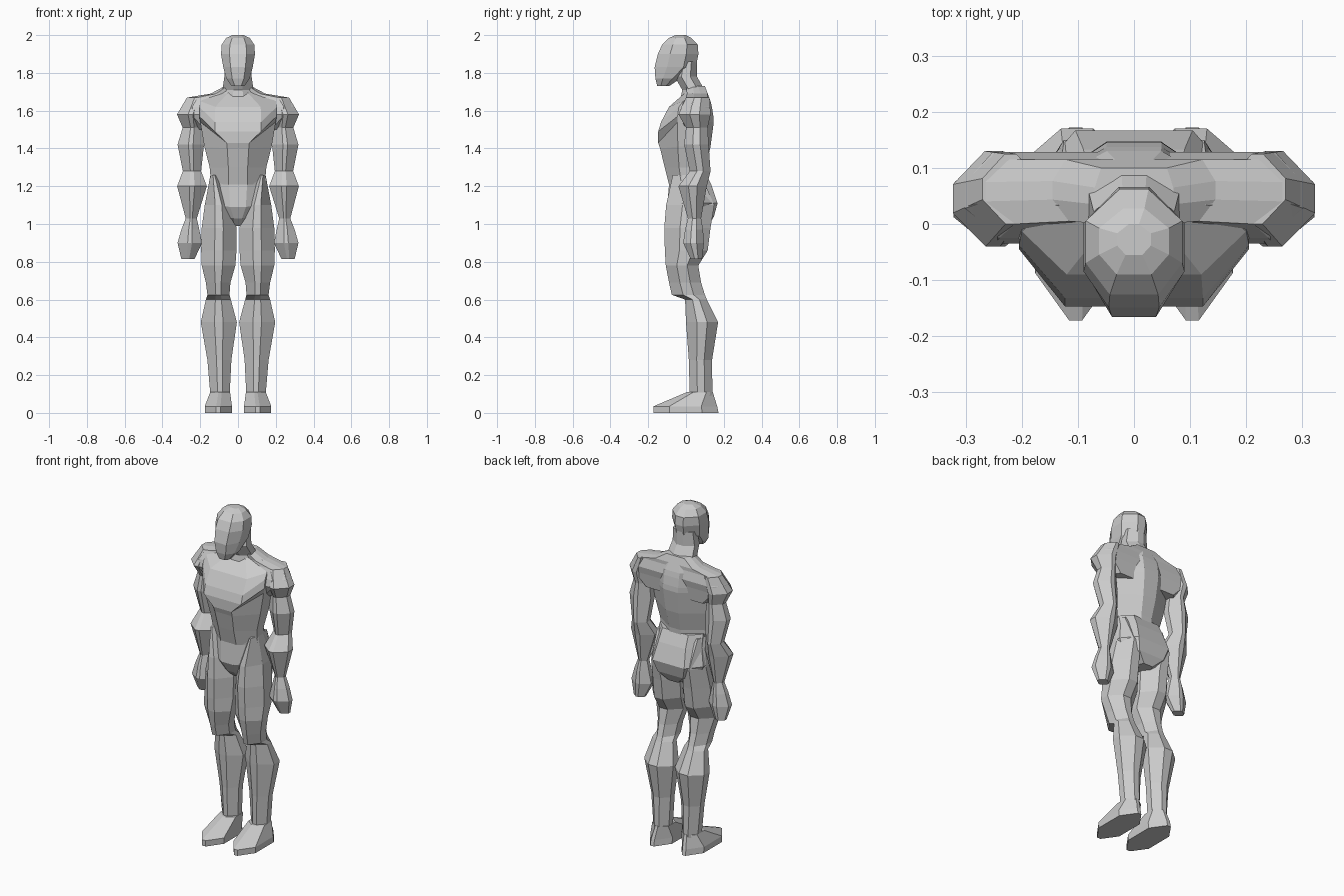
import bpy
import bmesh

# Remove the default cube only
default_cube = bpy.data.objects.get("Cube")
if default_cube:
    bpy.data.objects.remove(default_cube, do_unlink=True)

# Single plain material
GREY = (0.6, 0.6, 0.6, 1.0)
clay = bpy.data.materials.new("clay grey")
clay.use_nodes = True
clay.diffuse_color = GREY
shader = clay.node_tree.nodes["Principled BSDF"]
shader.inputs["Base Color"].default_value = GREY
shader.inputs["Roughness"].default_value = 0.8


def section(z, left, right, front, back, dip=0.0, front_cut=0.3, back_cut=0.3, side_cut=0.3):
    """Eight-sided cross-section; dip lowers its front edge."""
    width, depth = right - left, back - front
    near, far = front + side_cut * depth, back - side_cut * depth
    return [
        (left + front_cut * width, front, z - dip),
        (right - front_cut * width, front, z - dip),
        (right, near, z),
        (right, far, z),
        (right - back_cut * width, back, z),
        (left + back_cut * width, back, z),
        (left, far, z),
        (left, near, z),
    ]


def loft(name, sections, mirrored=False):
    """Skin a stack of cross-sections, listed from bottom to top."""
    bm = bmesh.new()
    rings = [[bm.verts.new(point) for point in points] for points in sections]
    for lower, upper in zip(rings, rings[1:]):
        for i in range(len(lower)):
            j = (i + 1) % len(lower)
            bm.faces.new((lower[i], lower[j], upper[j], upper[i]))
    bm.faces.new(reversed(rings[0]))
    bm.faces.new(rings[-1])
    bmesh.ops.recalc_face_normals(bm, faces=bm.faces)
    mesh = bpy.data.meshes.new(name)
    bm.to_mesh(mesh)
    bm.free()
    mesh.materials.append(clay)
    obj = bpy.data.objects.new(name, mesh)
    bpy.context.collection.objects.link(obj)
    if mirrored:
        mirror = obj.modifiers.new("other side", "MIRROR")
        mirror.use_axis[0] = True
        mirror.use_mirror_merge = False
    return obj


def centred(rows, **cuts):
    """Symmetric sections: height, half width, front, back, then dip and front cut."""
    return [section(z, -half, half, front, back, *shape, **cuts)
            for z, half, front, back, *shape in rows]


def limb(rows, **cuts):
    """Sections of a left limb: height, inner x, outer x, front, back."""
    return [section(*row, **cuts) for row in rows]


# Pelvis and buttocks, up to the waist
loft("pelvis", centred([
    (.99, .05, -.03, .12),
    (1.04, .14, -.07, .148, .01, .42),
    (1.11, .174, -.10, .167, .02, .38),
    (1.21, .15, -.09, .133, .0, .34),
    (1.28, .142, -.095, .10, .0, .34),
], back_cut=.2))

# Waist, rib cage and chest with slanting lower edge
loft("torso", centred([
    (1.21, .142, -.09, .10, .0, .32),
    (1.30, .15, -.113, .105, .0, .33),
    (1.41, .178, -.137, .13, .01, .34),
    (1.54, .20, -.147, .147, .11, .35),
    (1.57, .205, -.147, .145, .08, .2),
    (1.62, .205, -.132, .137, .08, .2),
    (1.65, .20, -.09, .13, .03, .2),
    (1.69, .14, -.01, .115),
    (1.725, .07, .0, .10),
], back_cut=.38, side_cut=.35))

# Shoulder yoke sloping from the neck to the deltoids
loft("shoulders", centred([
    (1.50, .22, .0, .11),
    (1.58, .31, -.035, .12),
    (1.62, .30, -.025, .128),
    (1.67, .265, .0, .115),
    (1.69, .145, .005, .115),
    (1.73, .07, .0, .10),
], front_cut=.1, back_cut=.08, side_cut=.35))

# Neck
loft("neck", centred([
    (1.66, .09, -.03, .11),
    (1.71, .082, -.02, .098),
    (1.78, .072, -.06, .058),
    (1.86, .065, -.04, .058),
], front_cut=.35, back_cut=.36))

# Head with forward jaw, narrow face and narrow chin
loft("head", centred([
    (1.73, .034, -.152, -.09),
    (1.77, .062, -.162, -.03),
    (1.83, .078, -.166, .052),
    (1.90, .09, -.149, .066),
    (1.95, .086, -.126, .062),
    (1.985, .062, -.09, .028),
    (2.0, .03, -.055, .0),
], front_cut=.25, back_cut=.35, side_cut=.3))

# Arm with deltoid, biceps, forearm and wedge-shaped hand
loft("arms", limb([
    (.815, .23, .30, .025, .085),
    (.90, .19, .32, -.015, .095),
    (.97, .205, .30, -.005, .09),
    (1.03, .218, .277, .01, .08),
    (1.20, .165, .322, -.04, .11),
    (1.28, .195, .292, .02, .13),
    (1.42, .18, .32, -.01, .12),
    (1.51, .19, .293, .0, .115),
    (1.58, .18, .323, -.04, .13),
    (1.67, .17, .27, .0, .125),
], front_cut=.41, back_cut=.4, side_cut=.35), mirrored=True)

# Leg with thigh, kneecap, calf and ankle
loft("legs", limb([
    (.08, .045, .145, .02, .14),
    (.28, .035, .162, .015, .138),
    (.48, .006, .197, .0, .17),
    (.60, .038, .17, -.005, .11),
    (.625, .045, .162, -.075, .10),
    (.69, .04, .17, -.09, .08),
    (.78, .014, .192, -.107, .065),
    (.86, .008, .195, -.112, .115),
    (.98, .008, .192, -.115, .13),
    (1.10, .03, .176, -.105, .15),
    (1.26, .11, .146, -.07, .08),
], front_cut=.38, back_cut=.35, side_cut=.34), mirrored=True)

# Foot, sloping from ankle to pointed toes
loft("feet", limb([
    (.0, .032, .176, -.172, .172),
    (.035, .032, .176, -.172, .165),
    (.11, .042, .147, .005, .142),
], front_cut=.42, back_cut=.42, side_cut=.25), mirrored=True)
